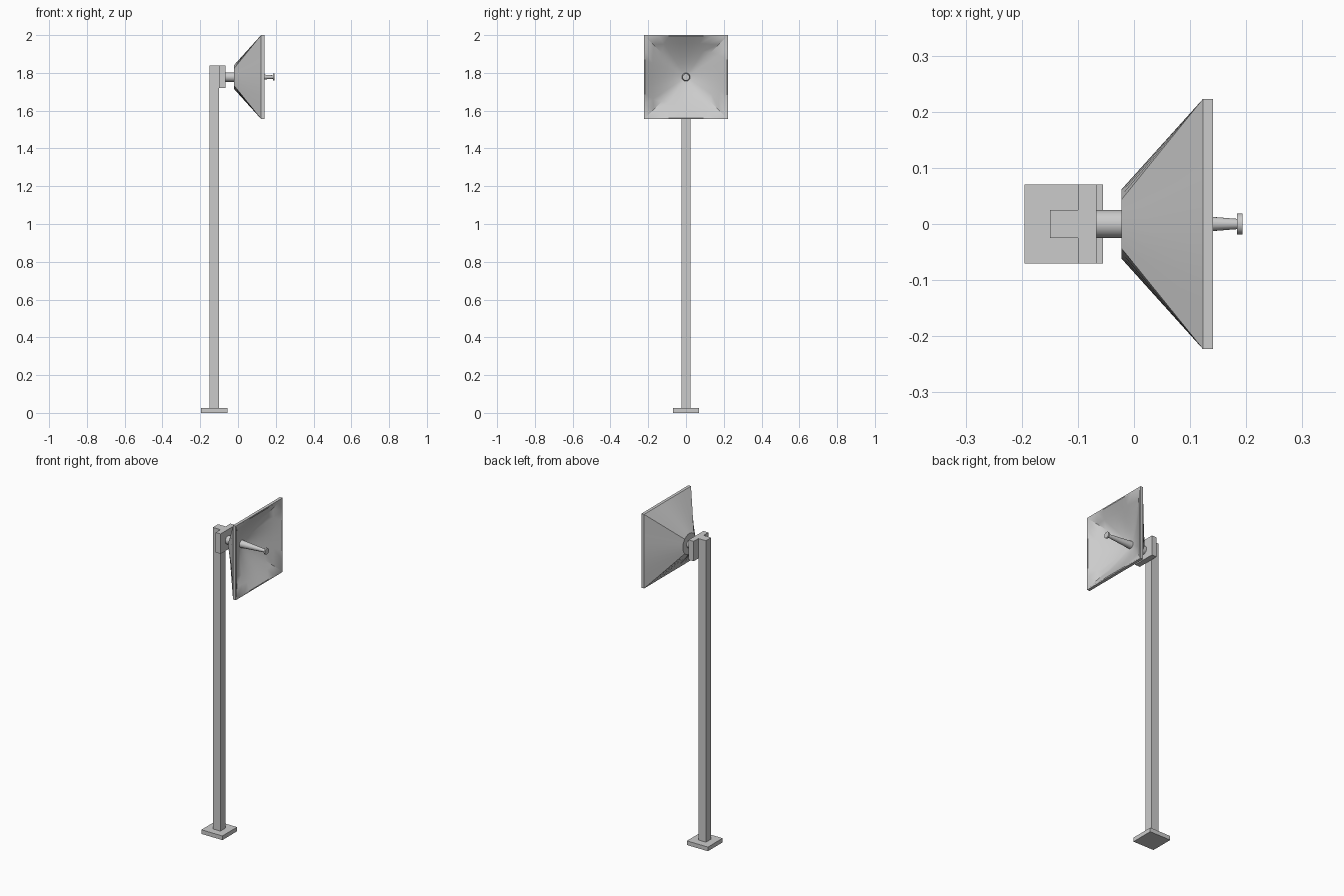
import bpy, bmesh, math
from mathutils import Vector

if "Cube" in bpy.data.objects:
    bpy.data.objects.remove(bpy.data.objects["Cube"])

AXIS_Z = 1.778   # height of the dish axis
SEGS = 32


def box(name, x0, x1, half_y, z0, z1):
    bm = bmesh.new()
    bmesh.ops.create_cube(bm, size=1)
    for v in bm.verts:
        v.co = Vector(((x0 + x1) / 2 + v.co.x * (x1 - x0),
                       v.co.y * 2 * half_y,
                       (z0 + z1) / 2 + v.co.z * (z1 - z0)))
    return finish(name, bm, False)


def finish(name, bm, smooth=True):
    bmesh.ops.recalc_face_normals(bm, faces=bm.faces)
    mesh = bpy.data.meshes.new(name)
    bm.to_mesh(mesh)
    bm.free()
    ob = bpy.data.objects.new(name, mesh)
    bpy.context.collection.objects.link(ob)
    if smooth:
        bpy.context.view_layer.objects.active = ob
        ob.select_set(True)
        bpy.ops.object.shade_smooth_by_angle(angle=math.radians(35))
        ob.select_set(False)
    return ob


def loft(name, profile, segs=SEGS):
    """Rings along x, each (x, radius, squareness 0..1), capped at both ends."""
    bm = bmesh.new()
    rings = []
    for x, r, sq in profile:
        ring = []
        for i in range(segs):
            a = 2 * math.pi * i / segs
            c, s = math.cos(a), math.sin(a)
            k = r * (1 - sq + sq / max(abs(c), abs(s)))
            ring.append(bm.verts.new((x, c * k, AXIS_Z + s * k)))
        rings.append(ring)
    for a, b in zip(rings, rings[1:]):
        for i in range(segs):
            j = (i + 1) % segs
            bm.faces.new((a[i], a[j], b[j], b[i]))
    bm.faces.new(rings[0])
    bm.faces.new(rings[-1])
    return finish(name, bm)


# Stand and mounting bracket
box("base_plate", -0.195, -0.055, 0.07, 0, 0.025)
box("pole", -0.15, -0.10, 0.025, 0.025, 1.84)
box("bracket", -0.10, -0.067, 0.07, 1.72, 1.84)

# Round arm between bracket and dish
loft("arm", [(-0.067, 0.025, 0), (-0.02, 0.025, 0)], 16)

# Dish: round back flaring to a square rim, with a hollow curved inside
outer = [(-0.022, 0.062, 0), (0.123, 0.223, 1), (0.141, 0.223, 1)]
inner = []
for n in range(6, 0, -1):
    t = n / 6
    inner.append((0.02 + 0.121 * t ** 1.5, 0.216 * t, t))
inner.append((0.02, 0.005, 0))
loft("dish", outer + inner)

# Feed horn and its end cap
loft("feed_horn", [(0.012, 0.023, 0), (0.186, 0.009, 0)], 16)
loft("feed_cap", [(0.184, 0.019, 0), (0.193, 0.019, 0)], 12)
